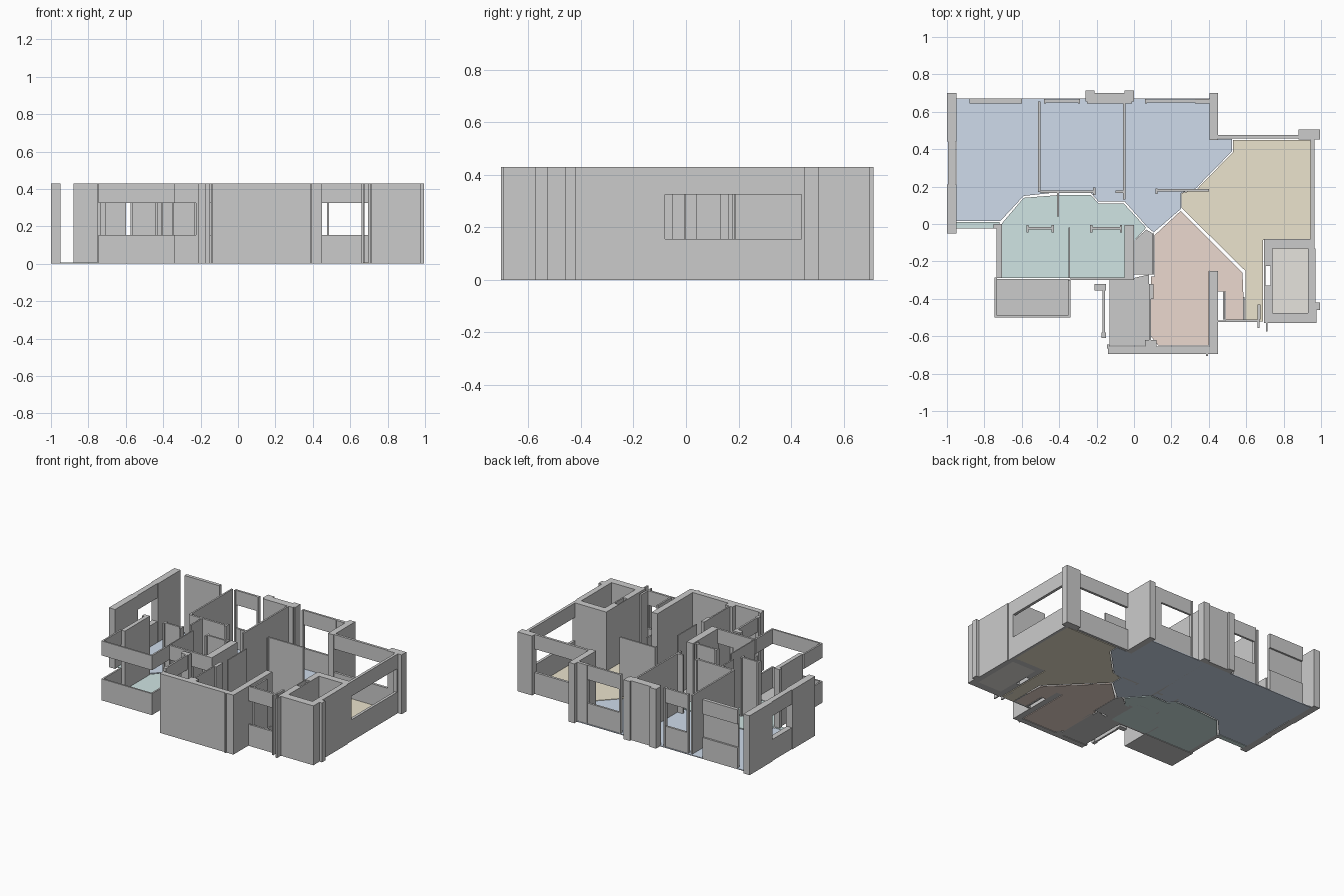
import bpy, bmesh

if "Cube" in bpy.data.objects:
    bpy.data.objects.remove(bpy.data.objects["Cube"])

H = 0.43                      # wall height
SILL, HEAD = 0.155, 0.325     # window opening heights
FLOOR = 0.006


def prism(name, pts, z0, z1, color=None):
    bm = bmesh.new()
    face = bm.faces.new([bm.verts.new((x, y, z0)) for x, y in pts])
    res = bmesh.ops.extrude_face_region(bm, geom=[face])
    top = [v for v in res["geom"] if isinstance(v, bmesh.types.BMVert)]
    bmesh.ops.translate(bm, verts=top, vec=(0, 0, z1 - z0))
    bmesh.ops.recalc_face_normals(bm, faces=bm.faces)
    me = bpy.data.meshes.new(name)
    bm.to_mesh(me)
    bm.free()
    ob = bpy.data.objects.new(name, me)
    bpy.context.collection.objects.link(ob)
    if color:
        mat = bpy.data.materials.new(name + "_color")
        mat.diffuse_color = (*color, 1)
        mat.use_nodes = True
        mat.node_tree.nodes["Principled BSDF"].inputs["Base Color"].default_value = mat.diffuse_color
        me.materials.append(mat)
    return ob


def wall(name, x0, x1, y0, y1, z0=0, z1=H, color=None):
    return prism(name, [(x0, y0), (x1, y0), (x1, y1), (x0, y1)], z0, z1, color)


def window(name, x0, x1, y0, y1):
    wall(name + "_sill", x0, x1, y0, y1, 0, SILL)
    wall(name + "_lintel", x0, x1, y0, y1, HEAD, H)


# Coloured room floors
prism("bedroom_floor", [
    (-.95, .67), (.405, .67), (.405, .455), (.525, .455), (.525, .39), (.33, .19),
    (.25, .165), (.25, .08), (.105, -.045), (.07, -.015), (-.05, .12), (-.19, .12),
    (-.23, .165), (-.40, .17), (-.59, .15), (-.715, .015), (-.95, .015)],
    0, FLOOR, (.62, .71, .83))
prism("living_floor", [
    (.53, .45), (.945, .45), (.945, -.085), (.69, -.085), (.69, -.52), (.595, -.52),
    (.595, -.25), (.255, .085), (.255, .165), (.335, .185), (.53, .385)],
    0, FLOOR, (.83, .77, .61))
prism("kitchen_floor", [
    (.25, .07), (.58, -.26), (.59, -.51), (.49, -.51), (.49, -.36), (.45, -.36),
    (.45, -.25), (.40, -.25), (.40, -.65), (.13, -.65), (.09, -.60), (.09, -.28),
    (.11, -.28), (.11, -.06)], 0, FLOOR, (.83, .69, .62))
prism("bathroom_floor", [
    (-.59, .14), (-.40, .155), (-.23, .155), (-.19, .11), (-.055, .11), (.065, -.02),
    (0, -.09), (-.05, -.09), (-.05, -.288), (-.705, -.288), (-.705, .005)],
    0, FLOOR, (.63, .78, .77))
wall("terrace_strip_floor", -.95, -.72, -.025, .01, 0, FLOOR, (.63, .78, .77))
prism("hall_floor", [(-.13, -.65), (.08, -.65), (.08, -.27), (-.05, -.30), (-.13, -.30)],
      0, FLOOR, (.74, .75, .72))
prism("passage_floor", [(0, -.27), (.10, -.27), (.10, -.05), (.065, -.03), (0, -.09)],
      0, FLOOR, (.74, .75, .72))
wall("balcony_floor", -.735, -.345, -.495, -.293, 0, FLOOR, (.68, .68, .68))
wall("shaft_floor", .74, .93, -.475, -.125, 0, FLOOR, (.79, .77, .73))

# Left outer wall with its window
wall("left_wall_back", -1, -.95, .44, .70)
wall("left_wall_front", -1, -.95, -.05, .21)
window("left_window", -.995, -.955, .21, .44)

# Back outer wall
wall("back_panel", -.88, -.60, .645, .657)
window("back_panel_trim", -.88, -.60, .657, .67)
for i, (a, b) in enumerate([(-.47, -.30), (.07, .325)]):
    window(f"back_window_{i}", a, b, .65, .665)
    for j, x in enumerate((a - .012, b)):
        wall(f"back_window_jamb_{i}_{j}", x, x + .012, .643, .668)
wall("back_pier", -.26, 0, .655, .69)
wall("back_pier_left_end", -.26, -.21, .69, .715)
wall("back_pier_middle", -.21, -.05, .69, .70)
wall("back_pier_right_end", -.05, 0, .69, .715)
wall("back_pier_lining", -.25, -.01, .645, .655)
wall("back_right_strip", .325, .405, .645, .667)
wall("step_column", .405, .45, .45, .70)

# Living room windows and corner column
window("living_back_window", .45, .88, .457, .475)
wall("corner_column", .88, .995, .452, .505)
wall("corner_column_return", .94, .965, .44, .452)
window("living_right_window", .945, .965, -.085, .44)

# Lift shaft with a recess in its left side
wall("shaft_back_wall", .695, .965, -.13, -.08)
wall("shaft_front_wall", .695, .965, -.53, -.475)
wall("shaft_right_wall", .93, .97, -.475, -.13)
wall("shaft_left_wall_front", .695, .74, -.475, -.33)
wall("shaft_left_wall_back", .695, .74, -.225, -.13)
wall("shaft_left_lining", .73, .74, -.33, -.225)
wall("shaft_left_recess_edge", .695, .702, -.33, -.225)
wall("shaft_corner_pier", .965, .975, -.53, -.42)
wall("shaft_corner_nib", .975, .995, -.46, -.42)

# Entry wall beside the shaft
window("entry_window", .49, .67, -.525, -.51)
window("entry_side_window", .45, .49, -.525, -.515)
wall("entry_left_jamb", .475, .487, -.51, -.36)
wall("entry_partition", .582, .592, -.51, -.39, 0, SILL)
wall("entry_right_jamb", .66, .675, -.51, -.43)
wall("entry_nib", .66, .67, -.555, -.525)
wall("entry_pier", .705, .715, -.575, -.53)

# Kitchen and hall outer walls
wall("front_wall", -.14, .45, -.695, -.655)
wall("front_wall_end", -.145, -.13, -.665, -.645)
wall("front_wall_nib", .385, .395, -.705, -.695)
wall("kitchen_column", .405, .45, -.655, -.25)
wall("kitchen_partition", .08, .09, -.655, -.32)
wall("kitchen_partition_pier", .09, .105, -.40, -.32)
wall("kitchen_partition_foot", .06, .12, -.655, -.62)
wall("passage_partition", .10, .108, -.27, -.05)
window("hall_window", -.168, -.155, -.60, -.35)
wall("hall_window_head", -.21, -.15, -.355, -.32)
wall("hall_window_foot", -.175, -.15, -.61, -.58)

# Bathroom and balcony
wall("bath_column", -.052, 0, -.30, -.005)
wall("bath_left_wall", -.735, -.705, -.288, -.01)
wall("bath_left_wall_cap", -.75, -.705, -.025, 0)
window("bath_front_window", -.34, -.052, -.30, -.285)
wall("bath_front_jamb", -.225, -.18, -.30, -.285)
wall("bath_divider", -.35, -.342, -.29, -.02)
wall("bath_door_wall_left", -.565, -.44, -.03, -.017)
wall("bath_door_wall_right", -.225, -.075, -.03, -.017)
for i, x in enumerate((-.575, -.44, -.235, -.075)):
    wall(f"bath_door_jamb_{i}", x, x + .012, -.045, -.005)
wall("bath_upper_divider", -.412, -.402, .04, .165)
window("balcony_front_rail", -.745, -.34, -.50, -.488)
window("balcony_left_rail", -.745, -.733, -.488, -.285)
window("balcony_right_rail", -.352, -.34, -.488, -.30)

# Bedroom partitions
wall("bedroom_partition_left", -.512, -.50, .17, .655)
wall("bedroom_partition_right", -.058, -.046, .13, .655)
wall("corridor_wall_left", -.50, -.21, .165, .18)
wall("corridor_wall_left_end", -.22, -.205, .155, .195)
wall("corridor_wall_middle", -.10, -.058, .165, .18)
wall("corridor_wall_right", .12, .40, .175, .187)
wall("corridor_wall_right_end", .115, .125, .16, .19)
